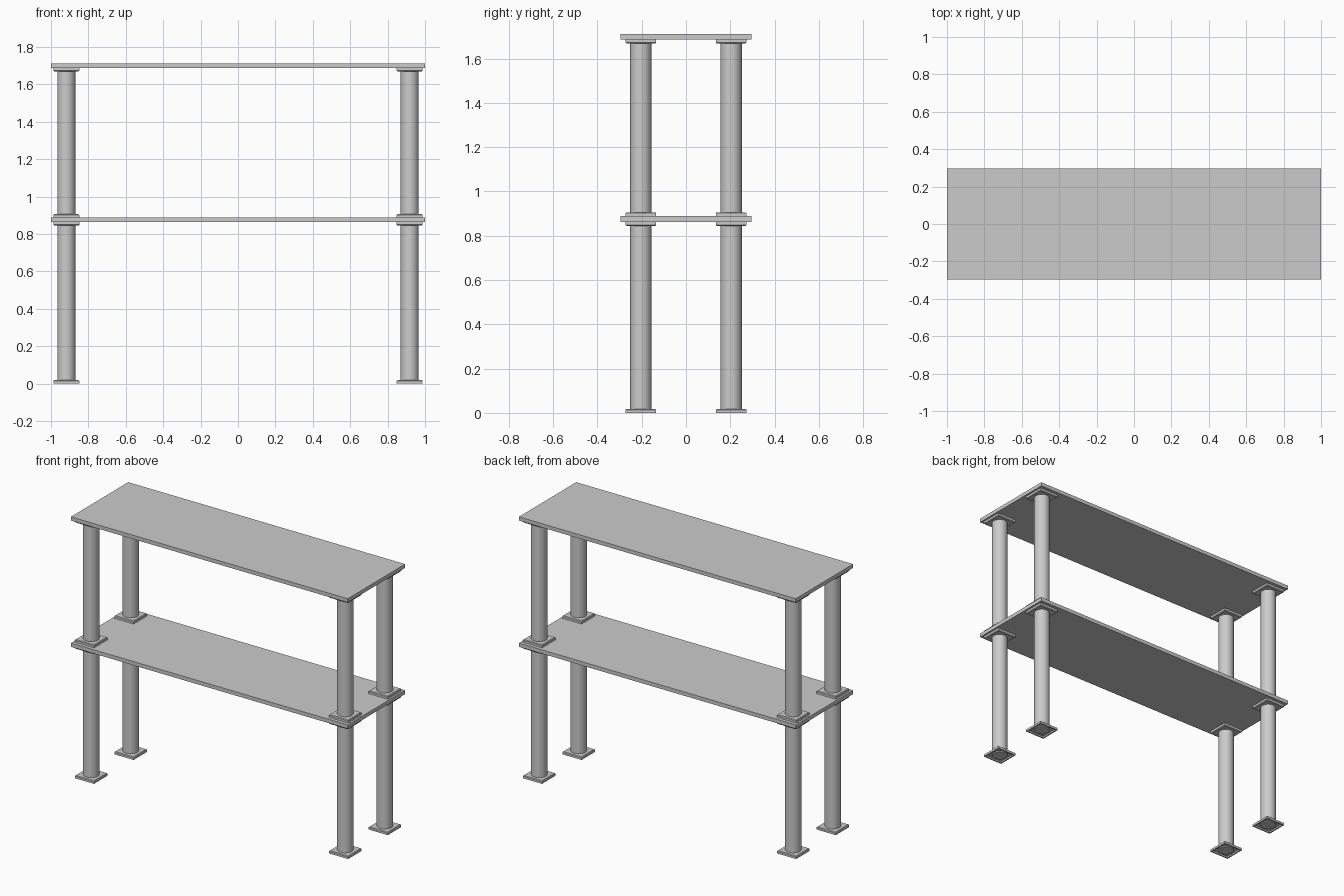
import bpy
import bmesh
import math
from mathutils import Matrix

cube = bpy.data.objects.get("Cube")
if cube:
    bpy.data.objects.remove(cube, do_unlink=True)

# Single light grey metal
GREY = (0.6, 0.6, 0.6, 1.0)
metal = bpy.data.materials.new("light_grey")
metal.diffuse_color = GREY
metal.use_nodes = True
metal.node_tree.nodes["Principled BSDF"].inputs["Base Color"].default_value = GREY

# Main measurements
POST_X, POST_Y, POST_R = 0.918, 0.204, 0.048
FLANGE, FLANGE_T = 0.139, 0.018
MID_Z0, MID_Z1 = 0.863, 0.888
TOP_Z0, TOP_Z1 = 1.687, 1.712


def finish(name, bm, location):
    bmesh.ops.recalc_face_normals(bm, faces=bm.faces)
    mesh = bpy.data.meshes.new(name)
    bm.to_mesh(mesh)
    bm.free()
    mesh.materials.append(metal)
    obj = bpy.data.objects.new(name, mesh)
    obj.location = location
    bpy.context.collection.objects.link(obj)
    return obj


def shelf(name, z0, z1):
    bm = bmesh.new()
    bmesh.ops.create_cube(bm, size=1, matrix=Matrix.Diagonal((2.0, 0.592, z1 - z0, 1)))
    return finish(name, bm, (0, 0, (z0 + z1) / 2))


def post(name, x, y, z0, z1):
    bm = bmesh.new()
    bmesh.ops.create_cone(bm, cap_ends=True, segments=32, radius1=POST_R,
                          radius2=POST_R, depth=z1 - z0)
    obj = finish(name, bm, (x, y, (z0 + z1) / 2))
    bpy.ops.object.select_all(action="DESELECT")
    obj.select_set(True)
    bpy.context.view_layer.objects.active = obj
    bpy.ops.object.shade_smooth_by_angle(angle=math.radians(40))


def flange(name, x, y, z, up):
    """Square plate based at z, with a chamfer on its post side and a recessed base."""
    bm = bmesh.new()
    bmesh.ops.create_cube(bm, size=1, matrix=Matrix.Translation((0, 0, FLANGE_T / 2))
                          @ Matrix.Diagonal((FLANGE, FLANGE, FLANGE_T, 1)))
    rim = [e for e in bm.edges if all(v.co.z > FLANGE_T / 2 for v in e.verts)]
    bmesh.ops.bevel(bm, geom=rim, offset=0.004, segments=1, affect="EDGES")
    base = [f for f in bm.faces if f.normal.z < -0.9]
    bmesh.ops.inset_region(bm, faces=base, thickness=0.012)
    inner = [f for f in bm.faces if f in base]
    ext = bmesh.ops.inset_region(bm, faces=inner, thickness=0.0005)
    for v in inner[0].verts:
        v.co.z += 0.01
    if not up:
        bmesh.ops.scale(bm, vec=(1, 1, -1), verts=bm.verts)
    finish(name, bm, (x, y, z))


# Two shelves
shelf("middle_shelf", MID_Z0, MID_Z1)
shelf("top_shelf", TOP_Z0, TOP_Z1)

# Four corners: lower and upper posts, each with a flange at both ends
for side, sx in (("left", 1), ("right", -1)):
    for end, sy in (("front", -1), ("back", 1)):
        x, y = sx * POST_X, sy * POST_Y
        corner = f"{end}_{side}"
        for level, z0, z1 in (("lower", 0.0, MID_Z0), ("upper", MID_Z1, TOP_Z0)):
            post(f"{corner}_{level}_post", x, y, z0 + 0.003, z1 - 0.003)
            flange(f"{corner}_{level}_base_flange", x, y, z0, True)
            flange(f"{corner}_{level}_head_flange", x, y, z1, False)
